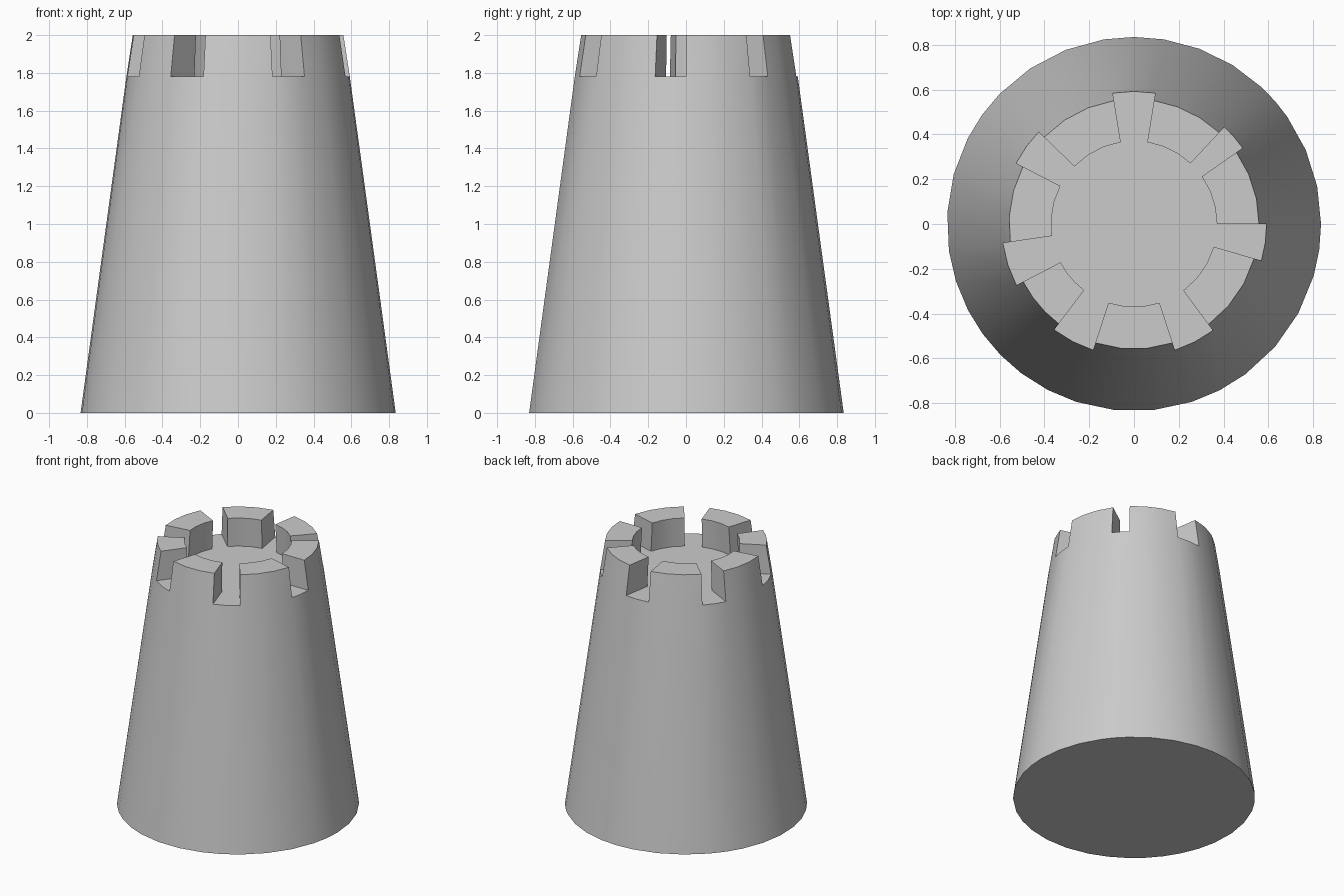
import bpy, bmesh
from math import radians, cos, sin

if "Cube" in bpy.data.objects:
    bpy.data.objects.remove(bpy.data.objects["Cube"])

# Slots cut through the crown (start, end angle in degrees, counter-clockwise)
SLOTS = [(35, 47), (80.8, 99.2), (136, 152.7), (188.3, 207.5),
         (233, 252), (288, 306.5), (344, 360)]

# Column angles around the tower: slot spans in 2 steps, battlements in 3
columns = []                      # (angle, span starting here is a slot)
for i, (a, b) in enumerate(SLOTS):
    nxt = SLOTS[(i + 1) % len(SLOTS)][0] + (360 if i == len(SLOTS) - 1 else 0)
    columns += [(a + (b - a) * k / 2, True) for k in range(2)]
    columns += [(b + (nxt - b) * k / 3, False) for k in range(3)]
n = len(columns)

bm = bmesh.new()


def ring(radius, z):
    return [bm.verts.new((radius * cos(radians(a)), radius * sin(radians(a)), z))
            for a, _ in columns]


base = ring(0.835, 0)
rim = ring(0.592, 1.78)
floor = ring(0.383, 1.78)
top_out = ring(0.558, 2)
top_in = ring(0.37, 2)

# Solid base and inner floor
bm.faces.new(base[::-1])
bm.faces.new(floor)

for i, (_, slot) in enumerate(columns):
    j = (i + 1) % n
    bm.faces.new((base[i], base[j], rim[j], rim[i]))
    if slot:
        bm.faces.new((rim[i], rim[j], floor[j], floor[i]))
    else:
        # Battlement: outside, top, inside
        bm.faces.new((rim[i], rim[j], top_out[j], top_out[i]))
        bm.faces.new((top_out[i], top_out[j], top_in[j], top_in[i]))
        bm.faces.new((top_in[i], top_in[j], floor[j], floor[i]))
    # Battlement end walls where slot and wall meet
    if slot != columns[i - 1][1]:
        bm.faces.new((rim[i], top_out[i], top_in[i], floor[i]))

# Remove unused top points above the slots
bmesh.ops.delete(bm, geom=[v for v in bm.verts if not v.link_faces], context='VERTS')
bmesh.ops.recalc_face_normals(bm, faces=bm.faces[:])

mesh = bpy.data.meshes.new("crenellated_tower")
bm.to_mesh(mesh)
bm.free()
tower = bpy.data.objects.new("crenellated_tower", mesh)
bpy.context.collection.objects.link(tower)

bpy.context.view_layer.objects.active = tower
tower.select_set(True)
bpy.ops.object.shade_smooth_by_angle(angle=radians(30))
